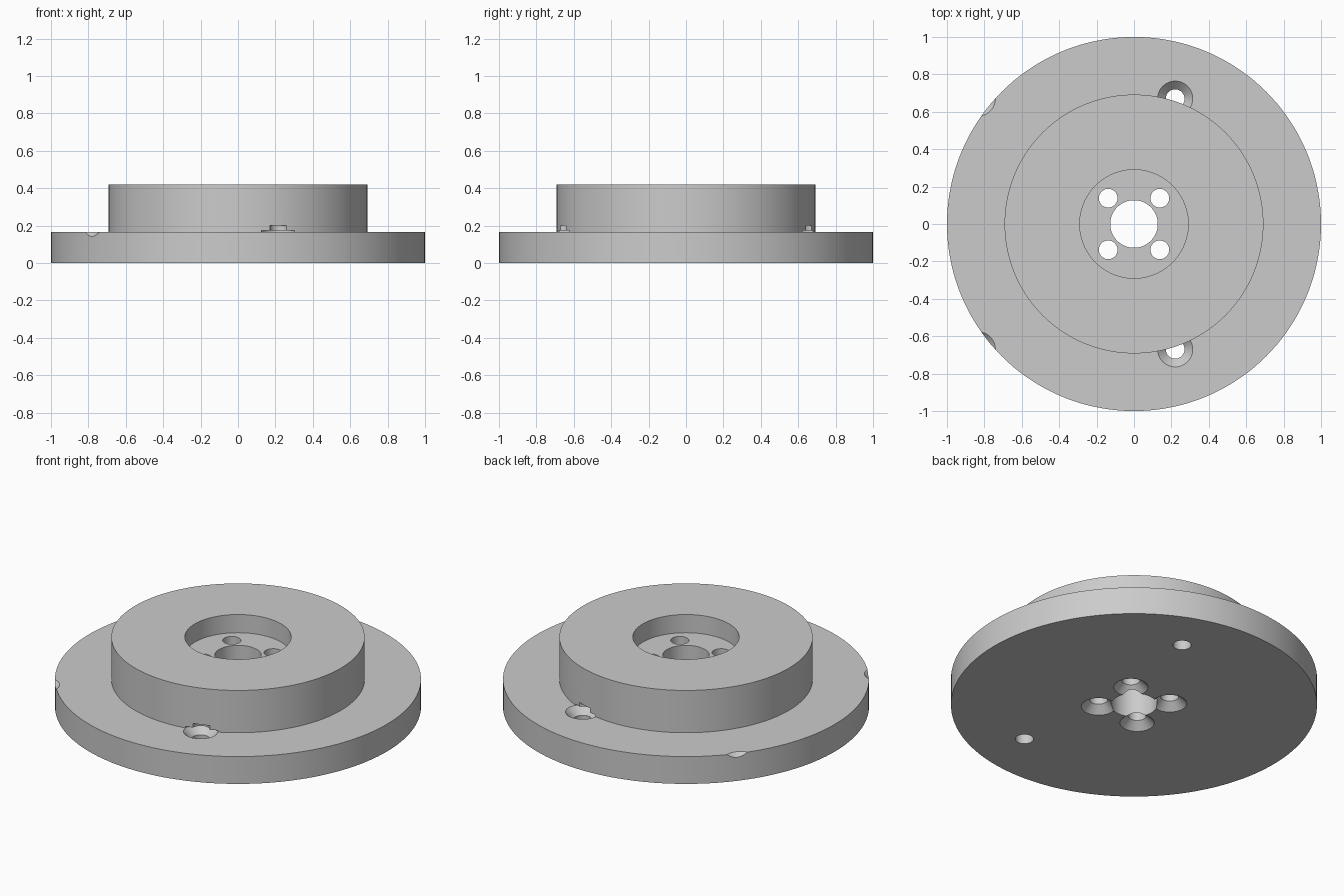
import bpy
import bmesh
import math

cube = bpy.data.objects.get("Cube")
if cube:
    bpy.data.objects.remove(cube, do_unlink=True)

# Single plain grey metal
metal = bpy.data.materials.new("grey_metal")
metal.use_nodes = True
GREY = (0.6, 0.6, 0.6, 1)
metal.diffuse_color = GREY
metal.node_tree.nodes["Principled BSDF"].inputs["Base Color"].default_value = GREY


def lathe(name, profile, steps, location=(0, 0, 0)):
    """Revolve a closed (radius, height) profile around z."""
    bm = bmesh.new()
    verts = [bm.verts.new((r, 0, z)) for r, z in profile]
    edges = [bm.edges.new((a, b)) for a, b in zip(verts, verts[1:] + verts[:1])]
    bmesh.ops.spin(bm, geom=verts + edges, cent=(0, 0, 0), axis=(0, 0, 1),
                   angle=math.tau, steps=steps, use_merge=True)
    bmesh.ops.remove_doubles(bm, verts=bm.verts, dist=1e-5)
    bmesh.ops.dissolve_degenerate(bm, edges=bm.edges, dist=1e-6)
    bmesh.ops.recalc_face_normals(bm, faces=bm.faces)
    mesh = bpy.data.meshes.new(name)
    bm.to_mesh(mesh)
    bm.free()
    mesh.materials.append(metal)
    obj = bpy.data.objects.new(name, mesh)
    obj.location = location
    bpy.context.collection.objects.link(obj)
    return obj


FLANGE_TOP, HUB_TOP, FLOOR = 0.165, 0.42, 0.31
HOLE, SINK = 0.05, 0.094
DEPTH = SINK - HOLE

# Flange, hub, recess and centre bore
body = lathe("flanged_hub", [
    (0.127, 0), (1, 0), (1, FLANGE_TOP), (0.692, FLANGE_TOP), (0.692, HUB_TOP),
    (0.29, HUB_TOP), (0.29, FLOOR), (0.127, FLOOR)], 144)

# Countersunk from above, with clearance pockets cut into the hub wall
flange_screw = [
    (0, -0.1), (HOLE, -0.1), (HOLE, FLANGE_TOP - DEPTH), (SINK, FLANGE_TOP),
    (SINK, FLANGE_TOP + 0.01), (HOLE, FLANGE_TOP + 0.01), (HOLE, 0.2), (0, 0.2)]
# Countersunk from below, opening into the recess
hub_screw = [
    (0, -0.05), (SINK, -0.05), (SINK, 0), (HOLE, DEPTH), (HOLE, 0.36), (0, 0.36)]

cutters = []
for side in (-1, 1):
    for x in (0.22, -0.835):
        cutters.append(lathe("flange_screw_cutter", flange_screw, 48, (x, side * 0.67, 0)))
    for x in (-0.138, 0.138):
        cutters.append(lathe("hub_screw_cutter", hub_screw, 48, (x, side * 0.138, 0)))

for cutter in cutters:
    cutter.hide_render = True
    mod = body.modifiers.new("screw_hole", 'BOOLEAN')
    mod.operation = 'DIFFERENCE'
    mod.solver = 'EXACT'
    mod.object = cutter

# Bake the holes and drop the cutters
bpy.context.view_layer.update()
graph = bpy.context.evaluated_depsgraph_get()
cut_mesh = bpy.data.meshes.new_from_object(body.evaluated_get(graph))
body.modifiers.clear()
body.data = cut_mesh
cut_mesh.name = "flanged_hub"
for cutter in cutters:
    bpy.data.objects.remove(cutter, do_unlink=True)

# Smooth round walls with crisp rims
bpy.ops.object.select_all(action='DESELECT')
body.select_set(True)
bpy.context.view_layer.objects.active = body
bpy.ops.object.shade_smooth_by_angle(angle=math.radians(30))
